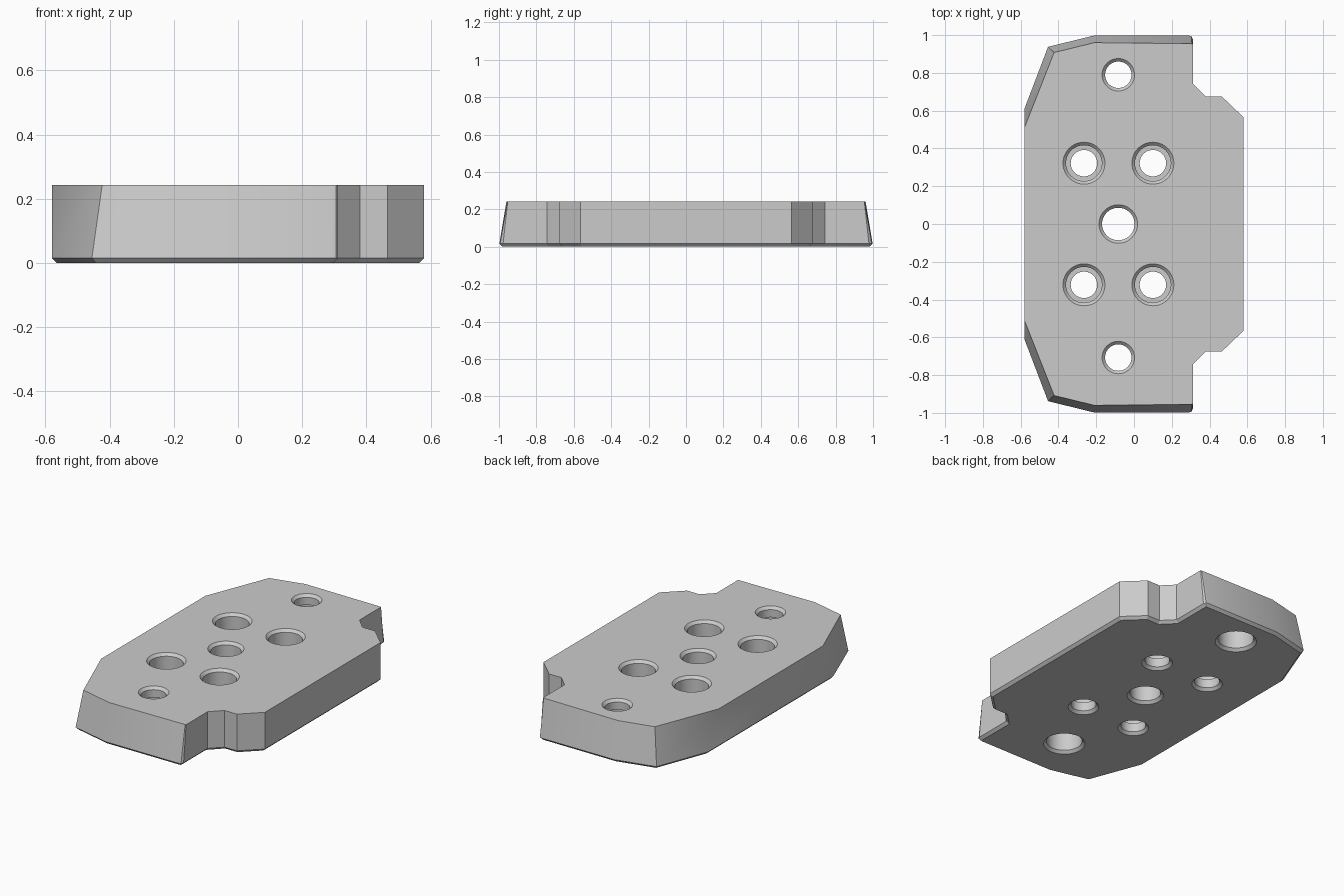
import bpy, bmesh, math
from mathutils import Vector

cube = bpy.data.objects.get("Cube")
if cube:
    bpy.data.objects.remove(cube, do_unlink=True)

HEIGHT = 0.243
CHAMFER = 0.016

grey = bpy.data.materials.new("light_grey")
grey.use_nodes = True
colour = (0.6, 0.6, 0.6, 1)
grey.diffuse_color = colour
grey.node_tree.nodes["Principled BSDF"].inputs["Base Color"].default_value = colour


def loft(name, rings):
    """Closed solid through matching counter-clockwise rings, lowest first."""
    bm = bmesh.new()
    loops = [[bm.verts.new(p) for p in ring] for ring in rings]
    for low, high in zip(loops, loops[1:]):
        for i in range(len(low)):
            j = (i + 1) % len(low)
            bm.faces.new((low[i], low[j], high[j], high[i]))
    bm.faces.new(loops[0][::-1])
    bm.faces.new(loops[-1])
    mesh = bpy.data.meshes.new(name)
    bm.to_mesh(mesh)
    bm.free()
    obj = bpy.data.objects.new(name, mesh)
    bpy.context.collection.objects.link(obj)
    mesh.materials.append(grey)
    return obj


def mirrored(half):
    return half + [(x, -y) for x, y in reversed(half)]


def inset(points, d):
    """Mitred inward offset of a counter-clockwise outline."""
    out = []
    for i, p in enumerate(points):
        p = Vector(p)
        a = (p - Vector(points[i - 1])).normalized()
        b = (Vector(points[(i + 1) % len(points)]) - p).normalized()
        na, nb = Vector((-a.y, a.x)), Vector((-b.y, b.x))
        out.append(p + (na + nb) * d / (1 + na.dot(nb)))
    return out


def at(points, z):
    return [(p[0], p[1], z) for p in points]


# Plate: notched outline, sloping ends and chamfered underside
notch = [(0.58, 0.565), (0.465, 0.675), (0.38, 0.675), (0.312, 0.743)]
base = mirrored(notch + [(0.312, 0.978), (0.305, 0.993), (0.29, 0.998),
                         (-0.21, 0.998), (-0.455, 0.938), (-0.58, 0.61)])
top = mirrored(notch + [(0.312, 0.953), (0.306, 0.954), (0.295, 0.955),
                        (-0.21, 0.96), (-0.423, 0.908), (-0.58, 0.51)])
plate = loft("plate", [at(inset(base, CHAMFER), 0), at(base, CHAMFER), at(top, HEIGHT)])


# Holes: each profile is radius and height from bottom to top
def hole_profile(low, high, step, c=CHAMFER, over=0.01):
    rim = [(low + c + over, -over), (low, c)]
    rim += [(low, step), (high, step)] if low != high else []
    return rim + [(high, HEIGHT - c), (high + c + over, HEIGHT + over)]


def drill(x, y, profile, sides=48):
    turn = [math.tau * i / sides for i in range(sides)]
    cutter = loft("hole_cutter", [[(x + r * math.cos(t), y + r * math.sin(t), z)
                                   for t in turn] for r, z in profile])
    cutter.hide_render = True
    mod = plate.modifiers.new("hole", "BOOLEAN")
    mod.operation = "DIFFERENCE"
    mod.solver = "EXACT"
    mod.object = cutter
    bpy.ops.object.modifier_apply(modifier=mod.name)
    bpy.data.objects.remove(cutter, do_unlink=True)


bpy.context.view_layer.objects.active = plate
plate.select_set(True)

# Four holes counterbored from above
for x in (-0.265, 0.10):
    for y in (-0.322, 0.322):
        drill(x, y, hole_profile(0.07, 0.095, 0.07))
# Two end holes counterbored from below
for y in (-0.707, 0.79):
    drill(-0.083, y, hole_profile(0.1, 0.07, 0.18))
# Plain centre hole
drill(-0.083, 0, hole_profile(0.086, 0.086, 0))

bpy.ops.object.shade_smooth_by_angle(angle=math.radians(25))
